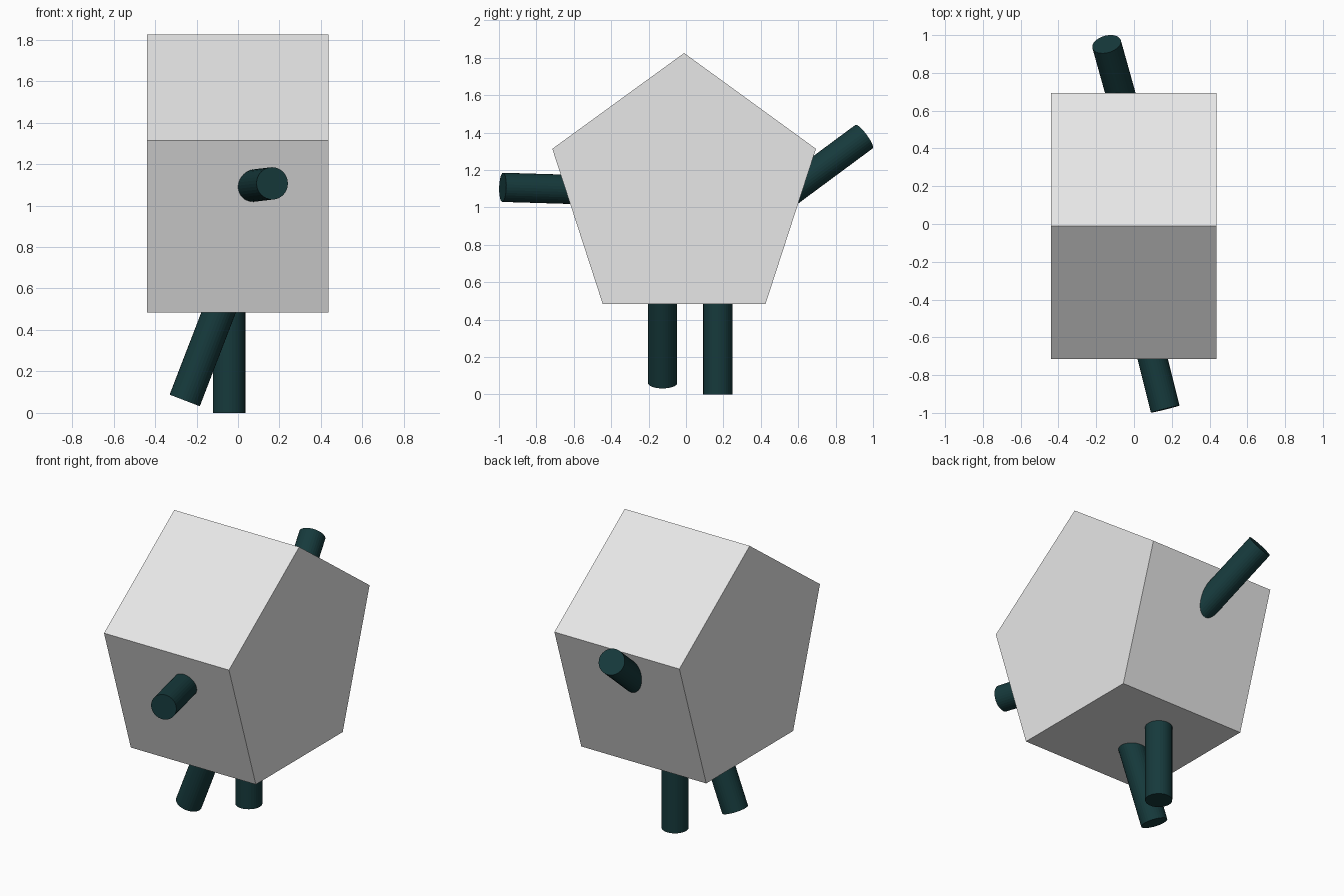
import bpy
import bmesh
from math import sin, cos, tau
from mathutils import Vector

cube = bpy.data.objects.get("Cube")
if cube:
    bpy.data.objects.remove(cube, do_unlink=True)


def make_material(name, rgb):
    mat = bpy.data.materials.new(name)
    mat.use_nodes = True
    color = (*rgb, 1.0)
    mat.diffuse_color = color
    mat.node_tree.nodes["Principled BSDF"].inputs["Base Color"].default_value = color
    return mat


def add_object(name, bm, mat):
    bmesh.ops.recalc_face_normals(bm, faces=bm.faces)
    mesh = bpy.data.meshes.new(name)
    bm.to_mesh(mesh)
    bm.free()
    mesh.materials.append(mat)
    obj = bpy.data.objects.new(name, mesh)
    bpy.context.collection.objects.link(obj)
    return obj


def add_limb(name, tip, direction, length, mat, radius=0.078):
    """Round rod that starts at its tip and runs into the body."""
    axis = Vector(direction).normalized()
    bm = bmesh.new()
    bmesh.ops.create_cone(bm, cap_ends=True, segments=32,
                          radius1=radius, radius2=radius, depth=length)
    obj = add_object(name, bm, mat)
    obj.rotation_euler = axis.to_track_quat('Z', 'Y').to_euler()
    obj.location = Vector(tip) + axis * length / 2
    return obj


light_grey = make_material("light grey", (0.8, 0.8, 0.8))
dark_teal = make_material("dark teal", (0.008, 0.042, 0.045))

# Body: a regular pentagon, point up, extruded across x
bm = bmesh.new()
ring = [bm.verts.new((-0.44, -0.01 + 0.741 * sin(tau * i / 5), 1.084 + 0.741 * cos(tau * i / 5)))
        for i in range(5)]
side = bm.faces.new(ring)
extruded = bmesh.ops.extrude_face_region(bm, geom=[side], use_keep_orig=True)
moved = [v for v in extruded["geom"] if isinstance(v, bmesh.types.BMVert)]
bmesh.ops.translate(bm, verts=moved, vec=(0.877, 0, 0))
add_object("body", bm, light_grey)

# Arms
add_limb("front_arm", (0.165, -0.98, 1.107), (-0.25, 1, -0.03), 0.6, dark_teal)
add_limb("back_arm", (-0.145, 0.952, 1.378), (0.28, -1, -0.74), 0.65, dark_teal)

# Legs
add_limb("straight_leg", (-0.043, 0.17, 0), (0, 0, 1), 0.65, dark_teal)
add_limb("slanted_leg", (-0.257, -0.125, 0.06), (0.385, 0, 1), 0.65, dark_teal)
